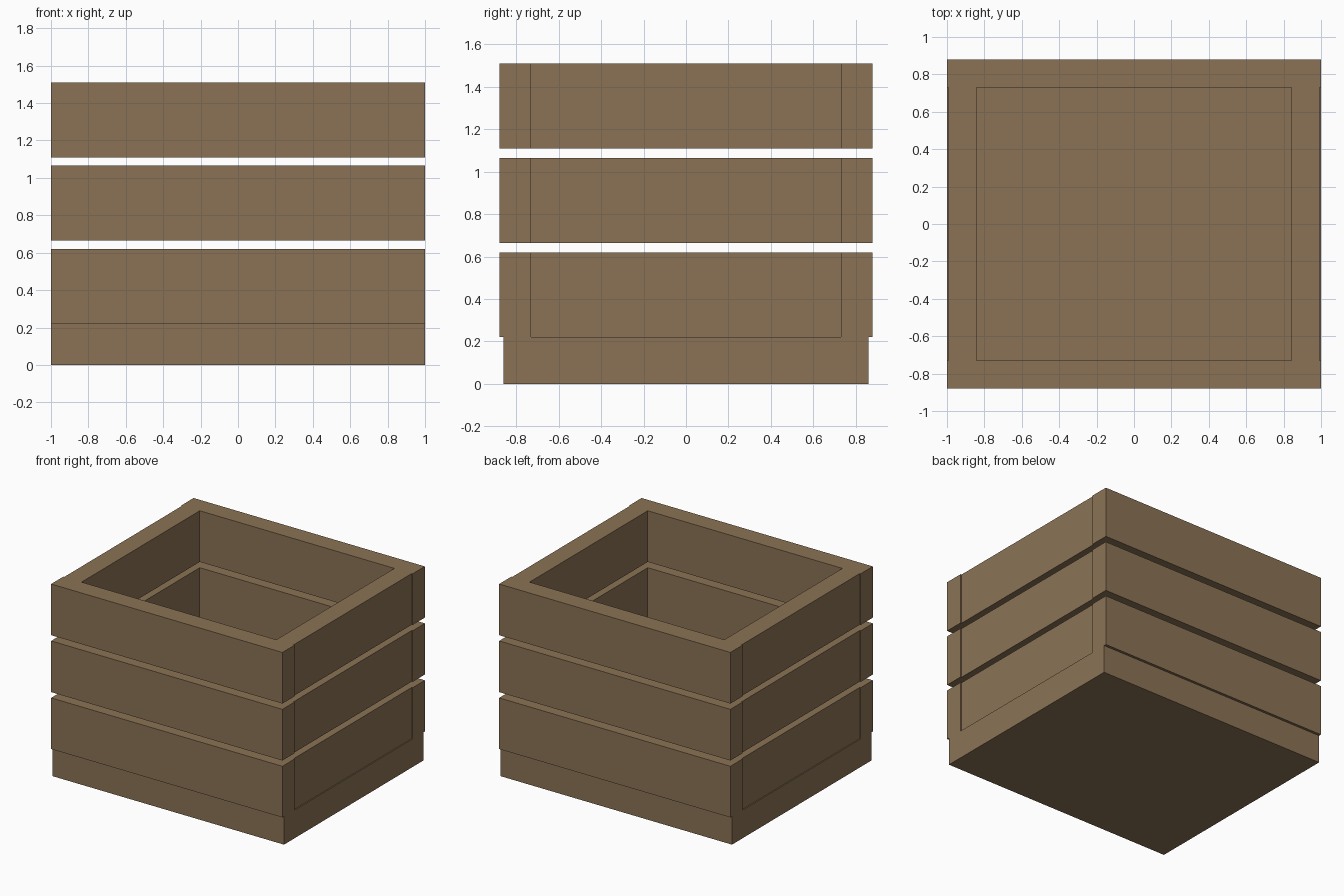
import bpy

if "Cube" in bpy.data.objects:
    bpy.data.objects.remove(bpy.data.objects["Cube"])

wood = bpy.data.materials.new("brown wood")
wood.diffuse_color = (0.258, 0.171, 0.091, 1)
wood.use_nodes = True
wood.node_tree.nodes["Principled BSDF"].inputs["Base Color"].default_value = wood.diffuse_color


def box(name, x, y, z):
    """Axis-aligned box from (min, max) ranges."""
    lo, hi = zip(x, y, z)
    bpy.ops.mesh.primitive_cube_add(size=1)
    ob = bpy.context.object
    ob.name = name
    for v in ob.data.vertices:
        v.co = [hi[i] if v.co[i] > 0 else lo[i] for i in range(3)]
    ob.data.materials.append(wood)
    return ob


# Solid base
box("base", (-1, 1), (-0.86, 0.86), (0, 0.22))

# Three levels of boards with open gaps between them
for i in range(3):
    z0 = 0.22 + i * 0.445
    z = (z0, z0 + 0.4)
    box(f"front_board_{i + 1}", (-1, 1), (-0.88, -0.73), z)
    box(f"back_board_{i + 1}", (-1, 1), (0.73, 0.88), z)
    box(f"left_board_{i + 1}", (-0.992, -0.842), (-0.73, 0.73), z)
    box(f"right_board_{i + 1}", (0.842, 0.992), (-0.73, 0.73), z)
